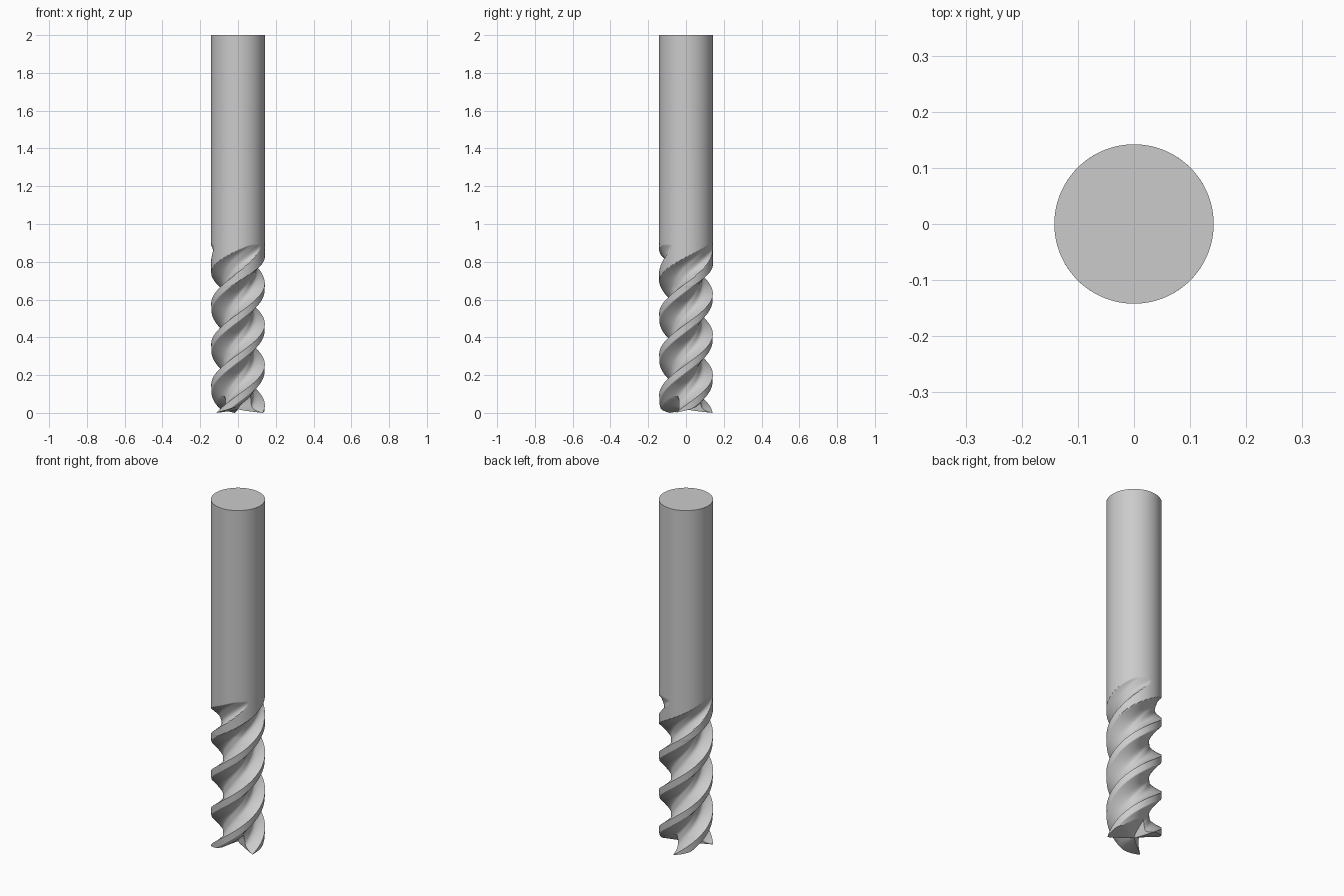
import bpy, bmesh
from math import sin, cos, pi, radians

if "Cube" in bpy.data.objects:
    bpy.data.objects.remove(bpy.data.objects["Cube"])

R, CORE = 0.142, 0.078        # shank and core radius
LEAD = 0.645                  # height of one full helix turn
TEETH, PER = 3, 48            # flutes, columns per flute
START = -23.0                 # angle of first cutting edge at z = 0
RUN0, RUN1 = 0.66, 0.89       # flute run-out start and end
LAND, DEEP = 24.0, 70.0       # end of land, deepest flute angle
ROWS = 200
N = TEETH * PER

# end-face height behind each cutting edge (degrees, height)
GASH = [(0, 0), (15, .012), (30, .03), (40, .07), (50, .09),
        (60, .09), (75, .07), (100, .03), (120, 0)]


def end_height(d):
    for (a, ha), (b, hb) in zip(GASH, GASH[1:]):
        if d <= b:
            return ha + (hb - ha) * (d - a) / (b - a)
    return 0.0


def flute_radius(d, z):
    """Cross-section of one tooth and flute, fading out up the shank."""
    if d <= LAND:
        r = R - 0.002 * d / LAND
    elif d <= DEEP:
        r = R - 0.002 - (R - 0.002 - CORE) * sin(pi / 2 * (d - LAND) / (DEEP - LAND))
    else:
        r = CORE + (R - CORE) * ((d - DEEP) / (120 - DEEP)) ** 5
    k = max(0.0, (z - RUN0) / (RUN1 - RUN0))
    return min(R, r + (R - CORE) * k ** 1.4)


def point(bm, r, deg, z):
    a = radians(deg)
    return bm.verts.new((r * cos(a), r * sin(a), z))


def bridge(bm, lower, upper):
    for i in range(N):
        j = (i + 1) % N
        bm.faces.new((lower[i], lower[j], upper[j], upper[i]))


bm = bmesh.new()
cols = [(i // PER * 120.0, i % PER * 120.0 / PER) for i in range(N)]

# end face: rings from the centre out to the tooth edges
rings = []
for f in (0.12, 0.35, 0.6, 0.8):
    ring = []
    for base, d in cols:
        h = end_height(d)
        z = 0.02 + (h - 0.02) * f ** 0.7
        ring.append(point(bm, f * flute_radius(d, h), START + base + d + 360 * h / LEAD, z))
    rings.append(ring)
centre = bm.verts.new((0, 0, 0.02))
for i in range(N):
    bm.faces.new((centre, rings[0][(i + 1) % N], rings[0][i]))

# fluted body: rows twisting upward along the helix
for k in range(ROWS + 1):
    ring = []
    for base, d in cols:
        h = end_height(d)
        z = h + (0.9 - h) * k / ROWS
        ring.append(point(bm, flute_radius(d, z), START + base + d + 360 * z / LEAD, z))
    rings.append(ring)

# plain shank
rings.append([bm.verts.new((v.co.x, v.co.y, 2.0)) for v in rings[-1]])
for lower, upper in zip(rings, rings[1:]):
    bridge(bm, lower, upper)
bm.faces.new(rings[-1])
bmesh.ops.recalc_face_normals(bm, faces=bm.faces[:])

mesh = bpy.data.meshes.new("end_mill")
bm.to_mesh(mesh)
bm.free()
mill = bpy.data.objects.new("end_mill", mesh)
bpy.context.collection.objects.link(mill)
bpy.context.view_layer.objects.active = mill
mill.select_set(True)
bpy.ops.object.shade_smooth_by_angle(angle=radians(25))
